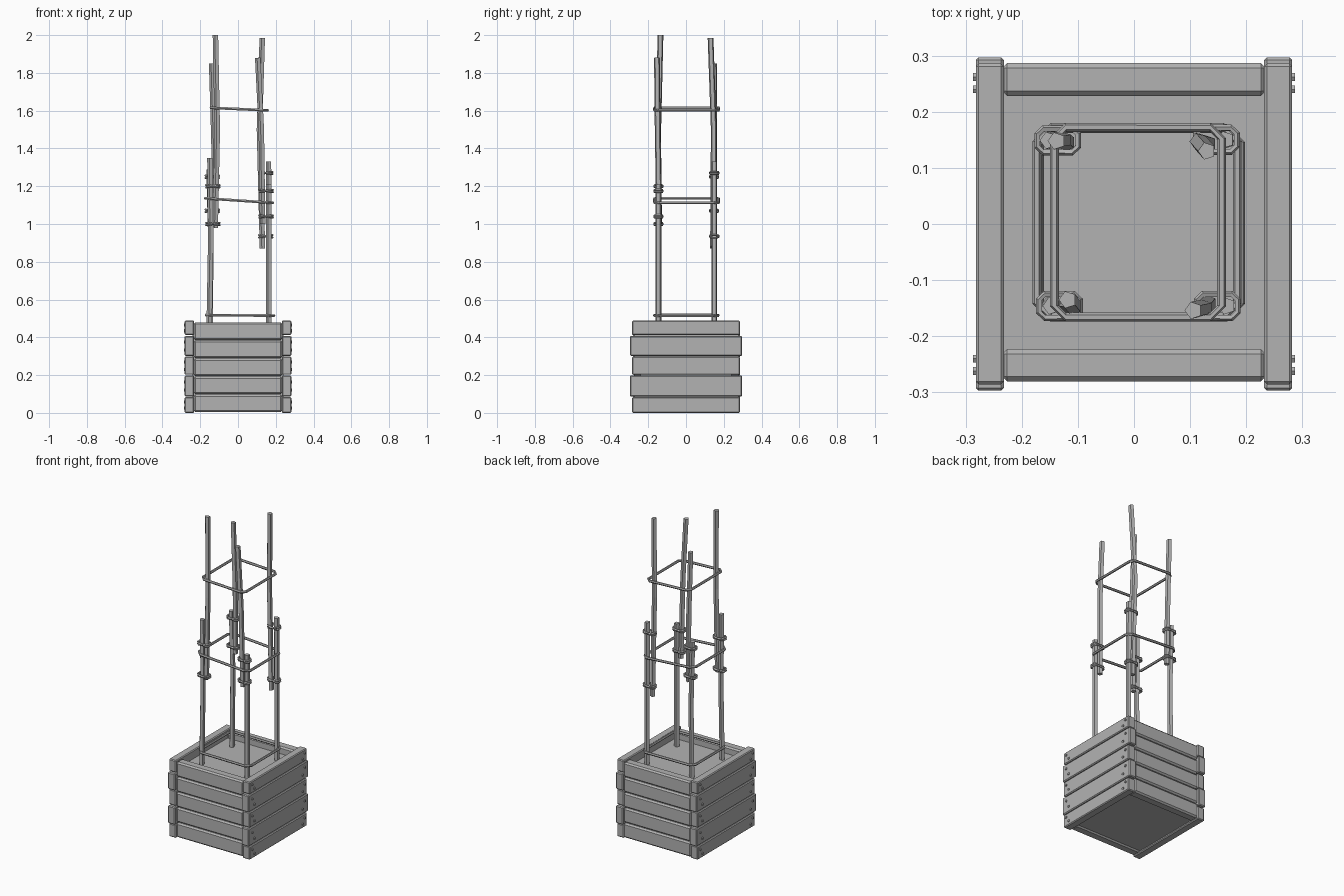
import bpy, bmesh, math
from mathutils import Vector

default = bpy.data.objects.get("Cube")
if default:
    bpy.data.objects.remove(default, do_unlink=True)

grey = bpy.data.materials.new("plain grey")
grey.use_nodes = True
colour = (0.45, 0.45, 0.45, 1)
grey.diffuse_color = colour
grey.node_tree.nodes["Principled BSDF"].inputs["Base Color"].default_value = colour


def finish(bm, name):
    bmesh.ops.recalc_face_normals(bm, faces=bm.faces)
    mesh = bpy.data.meshes.new(name)
    bm.to_mesh(mesh)
    bm.free()
    mesh.materials.append(grey)
    obj = bpy.data.objects.new(name, mesh)
    bpy.context.collection.objects.link(obj)
    return obj


def box(name, low, high, bevel=0.0):
    bm = bmesh.new()
    bmesh.ops.create_cube(bm, size=1)
    for v in bm.verts:
        v.co = [a + (b - a) * (c + 0.5) for a, b, c in zip(low, high, v.co)]
    if bevel:
        bmesh.ops.bevel(bm, geom=bm.edges[:], offset=bevel, segments=1, affect='EDGES')
    return finish(bm, name)


def tube(name, points, radius, sides=5, closed=False):
    """Sweep a polygon along a path."""
    bm = bmesh.new()
    points = [Vector(p) for p in points]
    count = len(points)
    rings = []
    for i, p in enumerate(points):
        if closed:
            before, after = points[i - 1], points[(i + 1) % count]
        else:
            before, after = points[max(i - 1, 0)], points[min(i + 1, count - 1)]
        along = (after - before).normalized()
        guide = Vector((0, 0, 1)) if closed else Vector((0, 1, 0))
        side = along.cross(guide).normalized()
        up = side.cross(along)
        ring = []
        for k in range(sides):
            a = math.tau * k / sides
            ring.append(bm.verts.new(p + radius * (side * math.cos(a) + up * math.sin(a))))
        rings.append(ring)
    for i in range(count if closed else count - 1):
        r, s = rings[i], rings[(i + 1) % count]
        for k in range(sides):
            n = (k + 1) % sides
            bm.faces.new((r[k], r[n], s[n], s[k]))
    if not closed:
        bm.faces.new(rings[0])
        bm.faces.new(rings[-1])
    return finish(bm, name)


def hoop(name, x0, x1, y0, y1, z0, z1, corner, radius, sides=6):
    """Rectangular loop with cut corners, sloping from z0 at x0 to z1 at x1."""
    c = corner
    flat = [(x0 + c, y0), (x1 - c, y0), (x1, y0 + c), (x1, y1 - c),
            (x1 - c, y1), (x0 + c, y1), (x0, y1 - c), (x0, y0 + c)]
    path = [(x, y, z0 + (z1 - z0) * (x - x0) / (x1 - x0)) for x, y in flat]
    return tube(name, path, radius, sides, closed=True)


# Formwork side boards, alternately short and long, with nail heads
levels = [0, 0.085, 0.2, 0.3, 0.41, 0.49]
for i in range(5):
    z0, z1 = levels[i] + 0.002, levels[i + 1] - 0.002
    if i == 0:
        z0 = 0
    half = 0.297 if i % 2 else 0.286
    for s, label in ((-1, "right"), (1, "left")):
        xs = sorted((s * 0.232, s * 0.282))
        box(f"{label}_board_{i + 1}", (xs[0], -half, z0), (xs[1], half, z1), 0.005)
        for end in (-1, 1):
            for k, y in enumerate((0.24, 0.262)):
                z = z0 + (z1 - z0) * (0.3 + 0.4 * k)
                tube(f"{label}_nail", [(s * 0.28, end * y, z), (s * 0.287, end * y, z)], 0.008, 6)

# Formwork front and back boards
for i in range(5):
    z0 = 0.004 + 0.0955 * i
    box(f"front_board_{i + 1}", (-0.235, -0.281, z0), (0.235, -0.223, z0 + 0.0925), 0.009)
    box(f"back_board_{i + 1}", (-0.235, 0.228, z0), (0.235, 0.287, z0 + 0.0925), 0.009)

# Concrete fill
box("concrete_fill", (-0.24, -0.24, 0.012), (0.24, 0.24, 0.435))

# Reinforcing bars: lower bar, lapped upper bar and the wire ties at each corner
corners = {
    "front_right": ([(-0.152, -0.146, 0.4), (-0.143, -0.146, 0.9), (-0.147, -0.146, 1.35)],
                    [(-0.119, -0.146, 0.98), (-0.108, -0.147, 1.5), (-0.118, -0.135, 2.0)],
                    (1.0, 1.2)),
    "front_left": ([(0.165, -0.146, 0.4), (0.165, -0.146, 1.21)],
                   [(0.132, -0.142, 1.0), (0.125, -0.15, 1.5), (0.106, -0.154, 1.88)],
                   (1.04, 1.175)),
    "back_right": ([(-0.147, 0.149, 0.4), (-0.142, 0.15, 0.9), (-0.152, 0.149, 1.29)],
                   [(-0.12, 0.145, 1.03), (-0.126, 0.15, 1.45), (-0.138, 0.148, 1.85)],
                   (1.07, 1.25)),
    "back_left": ([(0.165, 0.149, 0.4), (0.163, 0.15, 1.33)],
                  [(0.131, 0.143, 0.87), (0.115, 0.147, 1.5), (0.13, 0.13, 1.985)],
                  (0.935, 1.27)),
}
for label, (lower, upper, ties) in corners.items():
    tube(f"{label}_lower_bar", lower, 0.016)
    tube(f"{label}_upper_bar", upper, 0.016)
    x = (lower[-1][0] + upper[0][0]) / 2
    y = lower[-1][1]
    for z in ties:
        for dz in (-0.006, 0.006):
            hoop(f"{label}_tie", x - 0.036, x + 0.036, y - 0.021, y + 0.021,
                 z + dz, z - dz, 0.01, 0.006, 5)

# Stirrups around the bars
hoop("lower_stirrup", -0.168, 0.19, -0.166, 0.17, 0.518, 0.515, 0.025, 0.008)
hoop("middle_stirrup", -0.173, 0.184, -0.166, 0.172, 1.136, 1.112, 0.025, 0.008)
hoop("upper_stirrup", -0.142, 0.156, -0.166, 0.172, 1.615, 1.602, 0.02, 0.008)
